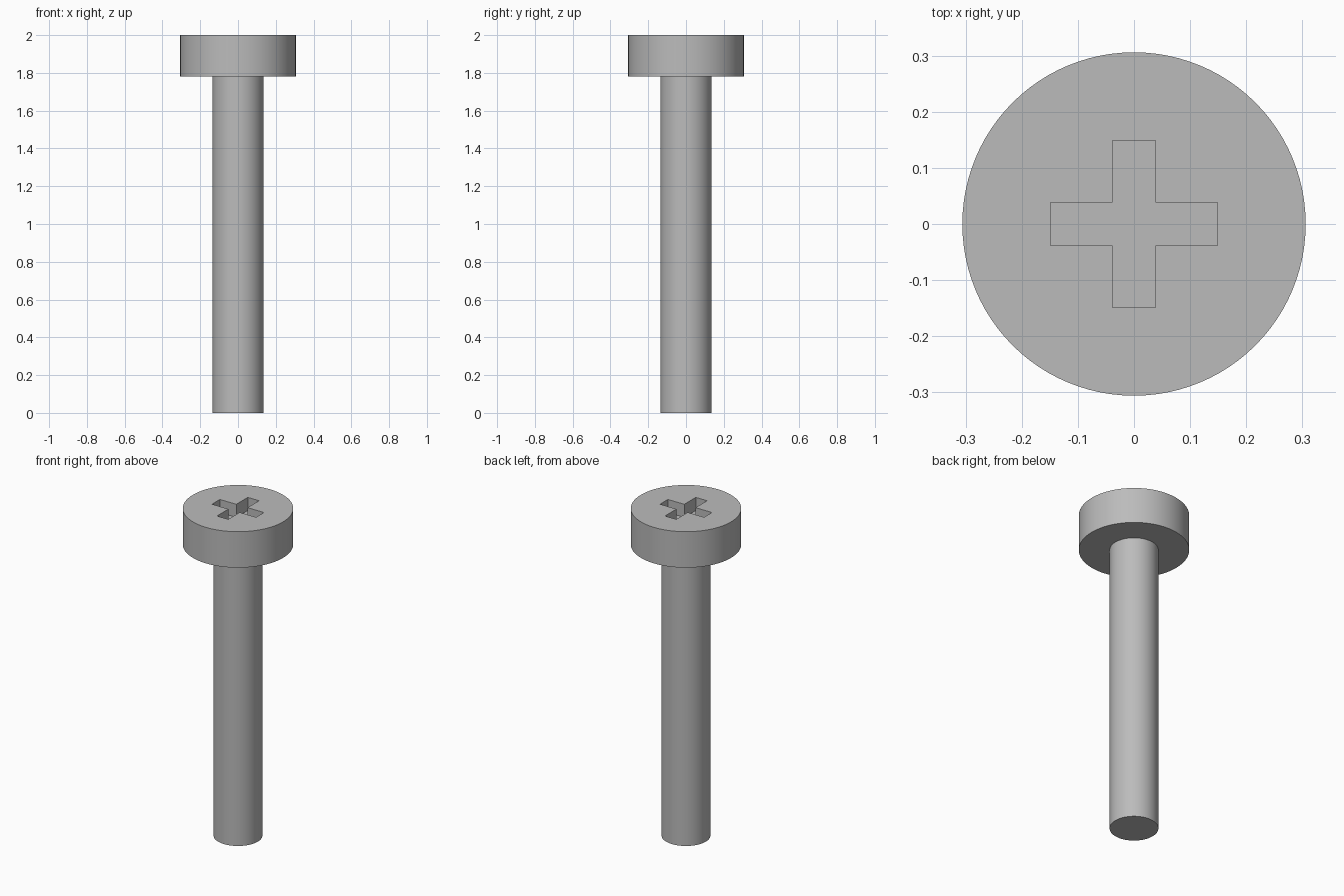
import bpy
import math

cube = bpy.data.objects.get("Cube")
if cube:
    bpy.data.objects.remove(cube, do_unlink=True)

steel = bpy.data.materials.new("grey steel")
steel.use_nodes = True
colour = (0.5, 0.5, 0.5, 1)
steel.diffuse_color = colour
steel.node_tree.nodes["Principled BSDF"].inputs["Base Color"].default_value = colour

HEAD_RADIUS, SHANK_RADIUS = 0.306, 0.135
HEAD_BOTTOM, TOP = 1.78, 2.0
ARM, HALF_SLOT, DEPTH = 0.149, 0.038, 0.08


def smooth(obj):
    bpy.ops.object.select_all(action="DESELECT")
    obj.select_set(True)
    bpy.context.view_layer.objects.active = obj
    bpy.ops.object.shade_smooth_by_angle(angle=math.radians(30))


# Head and shank turned as one solid
rings = [(SHANK_RADIUS, 0), (SHANK_RADIUS, HEAD_BOTTOM),
         (HEAD_RADIUS, HEAD_BOTTOM), (HEAD_RADIUS, TOP)]
SIDES = 96
verts = [(r * math.cos(math.tau * i / SIDES), r * math.sin(math.tau * i / SIDES), z)
         for r, z in rings for i in range(SIDES)]
faces = [(k * SIDES + i, k * SIDES + (i + 1) % SIDES,
          (k + 1) * SIDES + (i + 1) % SIDES, (k + 1) * SIDES + i)
         for k in range(len(rings) - 1) for i in range(SIDES)]
faces.append(tuple(reversed(range(SIDES))))
faces.append(tuple(range(len(verts) - SIDES, len(verts))))
mesh = bpy.data.meshes.new("screw")
mesh.from_pydata(verts, [], faces)
mesh.materials.append(steel)
screw = bpy.data.objects.new("screw", mesh)
bpy.context.collection.objects.link(screw)

# Cross-shaped recess cutter: one arm outline turned four times
arm = [(HALF_SLOT, -HALF_SLOT), (ARM, -HALF_SLOT), (ARM, HALF_SLOT)]
outline = []
for turn in range(4):
    c, s = round(math.cos(turn * math.pi / 2)), round(math.sin(turn * math.pi / 2))
    outline += [(x * c - y * s, x * s + y * c) for x, y in arm]
n = len(outline)
verts = [(x, y, z) for z in (TOP - DEPTH, TOP + 0.1) for x, y in outline]
faces = [(i, (i + 1) % n, n + (i + 1) % n, n + i) for i in range(n)]
faces += [tuple(reversed(range(n))), tuple(range(n, 2 * n))]
mesh = bpy.data.meshes.new("recess_cutter")
mesh.from_pydata(verts, [], faces)
mesh.materials.append(steel)
cutter = bpy.data.objects.new("recess_cutter", mesh)
bpy.context.collection.objects.link(cutter)

# Cut the recess, then discard the cutter
cut = screw.modifiers.new("cross_recess", "BOOLEAN")
cut.operation = "DIFFERENCE"
cut.solver = "EXACT"
cut.object = cutter
bpy.context.view_layer.objects.active = screw
bpy.ops.object.modifier_apply(modifier=cut.name)
bpy.data.objects.remove(cutter, do_unlink=True)
smooth(screw)
